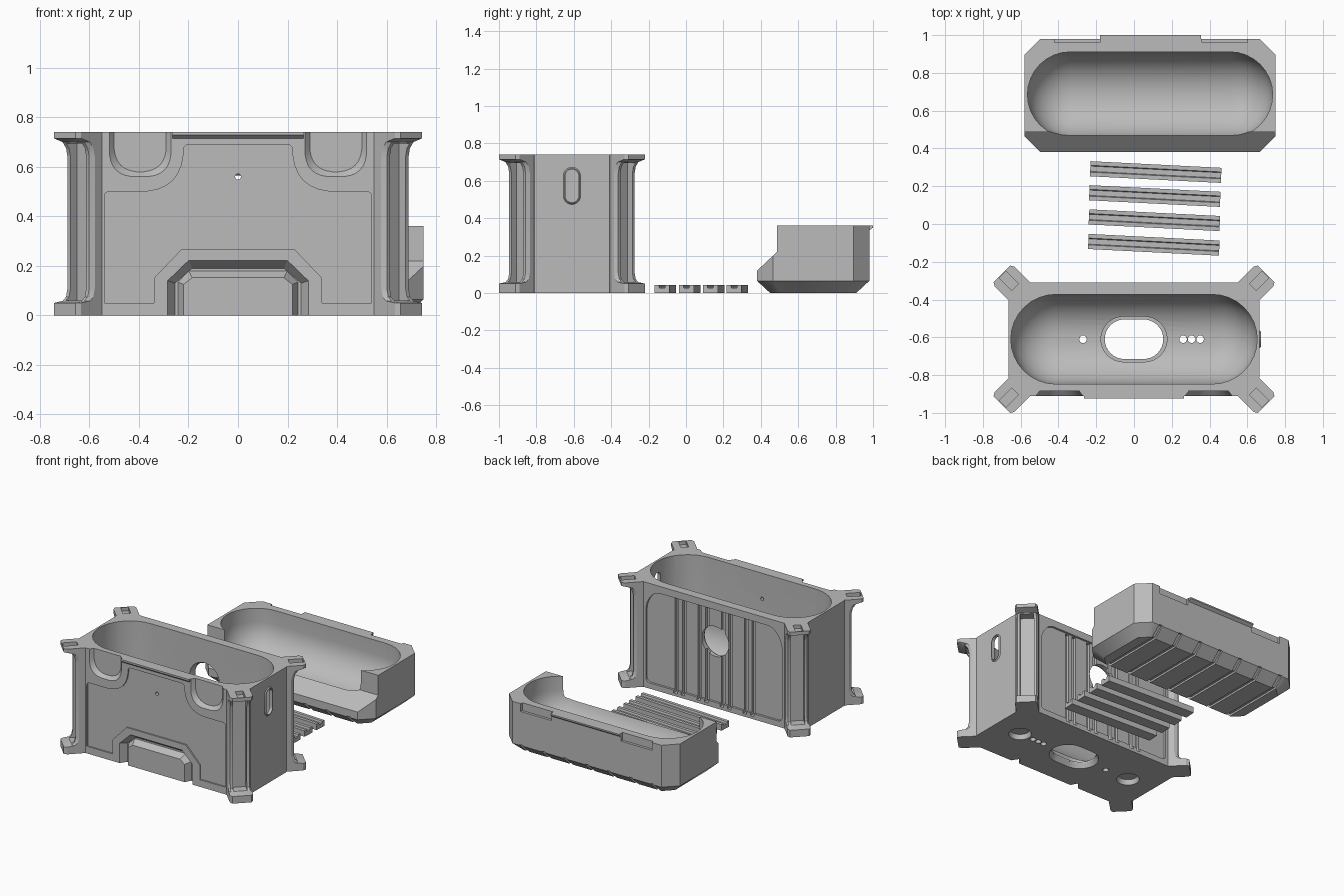
import bpy, bmesh, math
from mathutils import Vector

if "Cube" in bpy.data.objects:
    bpy.data.objects.remove(bpy.data.objects["Cube"])

grey = bpy.data.materials.new("plain grey")
grey.diffuse_color = (0.5, 0.5, 0.5, 1)
grey.use_nodes = True
grey.node_tree.nodes["Principled BSDF"].inputs["Base Color"].default_value = grey.diffuse_color
CY = -0.61                      # centre line of the box
LX, LY = 0.085, 0.68            # centre of the lid


def loft(name, rings):
    """Closed solid through rings of equal point count."""
    bm = bmesh.new()
    vs = [[bm.verts.new(p) for p in r] for r in rings]
    n = len(vs[0])
    for a, b in zip(vs, vs[1:]):
        for i in range(n):
            bm.faces.new((a[i], a[(i + 1) % n], b[(i + 1) % n], b[i]))
    bm.faces.new(vs[0])
    bm.faces.new(vs[-1])
    bmesh.ops.recalc_face_normals(bm, faces=bm.faces)
    me = bpy.data.meshes.new(name)
    bm.to_mesh(me)
    bm.free()
    me.materials.append(grey)
    ob = bpy.data.objects.new(name, me)
    bpy.context.collection.objects.link(ob)
    return ob


def prism(name, axis, a, b, pts, pts2=None):
    """Extrude a profile along an axis, optionally tapering to pts2."""
    put = {"x": lambda p, d: (d, p[0], p[1]),
           "y": lambda p, d: (p[0], d, p[1]),
           "z": lambda p, d: (p[0], p[1], d)}[axis]
    return loft(name, [[put(p, a) for p in pts], [put(p, b) for p in pts2 or pts]])


def box(name, x0, x1, y0, y1, z0, z1):
    return prism(name, "z", z0, z1, [(x0, y0), (x1, y0), (x1, y1), (x0, y1)])


def rounded(pts, steps=6):
    """Round the corners given as (x, y, radius)."""
    out = []
    for i, p in enumerate(pts):
        c = Vector(p[:2])
        if len(p) < 3:
            out.append(tuple(c))
            continue
        s = c + (Vector(pts[i - 1][:2]) - c).normalized() * p[2]
        e = c + (Vector(pts[(i + 1) % len(pts)][:2]) - c).normalized() * p[2]
        for k in range(steps + 1):
            t = k / steps
            out.append(tuple(s * (1 - t) ** 2 + c * 2 * t * (1 - t) * 0.83
                             + (s + e) * 0.17 * t * (1 - t) + e * t * t))
    return out


def stadium(cx, cy, half, r, upright=False, n=16):
    out = []
    for k in range(2 * (n + 1)):
        side = 1 if k <= n else -1
        t = math.pi * ((k if k <= n else k - n - 1) / n - 0.5)
        u, v = side * (half + r * math.cos(t)), side * r * math.sin(t)
        out.append((cx - v, cy + u) if upright else (cx + u, cy + v))
    return out


def circle(cx, cy, r, n=32):
    return [(cx + r * math.cos(2 * math.pi * k / n),
             cy + r * math.sin(2 * math.pi * k / n)) for k in range(n)]


def mirror(pts):
    """Complete a right-hand half outline across x = 0."""
    return pts + [(-p[0],) + tuple(p[1:]) for p in reversed(pts)]


def octagon(cx, cy, hx, hy, ex, ey):
    half = [(hx - ex, -hy), (hx, ey - hy), (hx, hy - ey), (hx - ex, hy)]
    return [(cx + x, cy + y) for x, y in mirror(half)]


def cavity(cx, cy, half, r, fillet, floor, top):
    """Stadium tub with a rounded floor."""
    rings = []
    for k in range(13):
        t = math.pi / 2 * k / 12
        rr = r - fillet + max(fillet * math.sin(t), 0.004)
        z = floor + fillet * (1 - math.cos(t))
        rings.append([(x, y, z) for x, y in stadium(cx, cy, half, rr)])
    rings.append([(x, y, top) for x, y, z in rings[-1]])
    return loft("cutter", rings)


def cut(ob, cutters, keep=False):
    for c in cutters:
        m = ob.modifiers.new("cut", "BOOLEAN")
        m.operation, m.solver, m.object = "DIFFERENCE", "EXACT", c
        bpy.context.view_layer.update()
        me = bpy.data.meshes.new_from_object(
            ob.evaluated_get(bpy.context.evaluated_depsgraph_get()))
        ob.modifiers.clear()
        ob.data = me
        if not keep:
            bpy.data.objects.remove(c)


# ---- box body ----
body = prism("box_body", "z", 0, 0.74, octagon(0, CY, 0.665, 0.30, 0.115, 0.10))
tub = cavity(0, CY, 0.415, 0.237, 0.22, 0.05, 0.8)
cut(body, [tub])

# front: inset panel, upper notches, lower recess
panel = rounded(mirror([(0.23, 0.265), (0.34, 0.15), (0.34, 0.05), (0.54, 0.05),
                        (0.54, 0.5, 0.02), (0.22, 0.5, 0.15), (0.22, 0.69, 0.02)]))
cutters = [prism("cutter", "y", -0.95, -0.90, panel)]
for s in (1, -1):
    notch = [rounded([(s * (0.27 + d), 0.8), (s * (0.27 + d), 0.56 + d, 0.09),
                      (s * (0.52 - d), 0.56 + d, 0.09), (s * (0.52 - d), 0.8)])
             for d in (0, 0.02)]
    cutters.append(prism("cutter", "y", -0.911, -0.885, *notch))
cutters.append(prism("cutter", "y", -0.911, -0.865,
                     mirror([(0.285, -0.1), (0.285, 0.14), (0.2, 0.222)]),
                     mirror([(0.255, -0.1), (0.255, 0.13), (0.185, 0.19)])))
cutters.append(prism("cutter", "y", -0.95, -0.8, circle(0, 0.56, 0.012, 12)))

# back: inset panel, paired slide channels, round port
cutters.append(prism("cutter", "y", -0.325, -0.25, rounded(
    mirror([(0.53, 0.04, 0.03), (0.53, 0.6, 0.05), (0.46, 0.69, 0.04)]))))
for x in (-0.27, -0.09, 0.09, 0.27):
    for s in (-1, 1):
        cutters.append(box("cutter", x + s * 0.029 - 0.014, x + s * 0.029 + 0.014,
                           -0.345, -0.25, 0.02, 0.685))
cutters.append(prism("cutter", "y", -0.45, -0.25, circle(0, 0.46, 0.105)))
cutters.append(prism("cutter", "y", -0.40, -0.352, circle(0, 0.46, 0.13),
                     circle(0, 0.46, 0.1051)))

# floor: central opening, small holes, blind sockets below
cutters.append(prism("cutter", "z", -0.1, 0.2, stadium(0, CY, 0.05, 0.105)))
cutters.append(prism("cutter", "z", -0.01, 0.03, stadium(0, CY, 0.05, 0.13),
                     stadium(0, CY, 0.05, 0.1051)))
cutters.append(prism("cutter", "z", 0.04, 0.2, stadium(0, CY, 0.055, 0.12)))
for x in (-0.27, 0.26, 0.305, 0.35):
    cutters.append(prism("cutter", "z", -0.1, 0.2, circle(x, CY, 0.02, 16)))
for x in (-0.46, 0.46):
    cutters.append(prism("cutter", "z", -0.02, 0.035, circle(x, CY, 0.08),
                         circle(x, CY, 0.065)))
cut(body, cutters)

# side slot with a slim rim
rim = prism("slot_rim", "x", 0.655, 0.672, stadium(CY, 0.573, 0.053, 0.055, True),
            stadium(CY, 0.573, 0.053, 0.04, True))
slot = prism("cutter", "x", 0.55, 0.75, stadium(CY, 0.573, 0.053, 0.035, True))
cut(rim, [slot], keep=True)
cut(body, [slot])

# front lip and lower tongue
prism("front_lip", "x", -0.265, 0.265,
      [(-0.90, 0.74), (-0.90, 0.715), (-0.91, 0.715), (-0.925, 0.728), (-0.925, 0.74)])
prism("front_tongue", "y", -0.86, -0.908,
      mirror([(0.245, 0), (0.245, 0.135), (0.2, 0.182)]),
      mirror([(0.22, 0), (0.22, 0.125), (0.185, 0.152)]))

# ---- corner posts: flared feet and caps, waisted between ----
R2 = math.sqrt(2)
profile = [(0, 0.74), (0.05, 0.74), (0.058, 0.69), (0.075, 0.67), (0.11, 0.662),
           (0.64, 0.662), (0.675, 0.67), (0.70, 0.69), (0.715, 0.74), (0.74, 0.74)]
for sx in (1, -1):
    for sy in (1, -1):
        def at(u, v):
            return (sx * (u + v) / R2, CY + sy * (u - v) / R2)

        def block(u0, u1, w, z0, z1):
            return prism("cutter", "z", z0, z1, [at(u0, 0.25 - w), at(u1, 0.25 - w),
                                                 at(u1, 0.25 + w), at(u0, 0.25 + w)])
        rings = []
        for z, u in profile:
            half = [(0.57, 0.074), (u - 0.02, 0.074), (u, 0.062)]
            pts = [at(a, 0.25 + w) for a, w in half]
            pts += [at(a, 0.25 - w) for a, w in reversed(half)]
            rings.append([(x, y, z) for x, y in pts])
        post = loft("corner_post", rings)
        cut(post, [block(0.64, 0.738 - 0.005, 0.025, 0.715, 0.8),
                   block(0.625, 0.8, 0.045, 0.06, 0.695)])

# ---- lid shell ----
outer = octagon(LX, LY, 0.665, 0.30, 0.085, 0.085)
inner = octagon(LX, LY, 0.595, 0.23, 0.06, 0.06)
lid = loft("lid", [[(x, y, z) for x, y in o]
                   for z, o in ((0, inner), (0.065, outer), (0.36, outer))])
cutters = [cavity(LX, 0.685, 0.423, 0.226, 0.22, 0.045, 0.5)]
cutters.append(prism("cutter", "x", -1, 1.2, [(0.3, 0.045), (0.487, 0.22),
                                              (0.487, 0.5), (0.3, 0.5)]))
for x in (-0.42, 0.36):
    cutters.append(box("cutter", x, x + 0.24, 0.962, 1.1, 0.305, 0.5))
# grooves across the underside, following its bevelled edges
under = [(0.3, -0.1), (0.372, 0.07), (0.392, 0.07), (0.457, 0.013),
         (0.903, 0.013), (0.968, 0.07), (0.99, 0.07), (1.1, -0.1)]
for k in range(-3, 4):
    x = LX + k * 0.17
    cutters.append(prism("cutter", "x", x - 0.014, x + 0.014, under))
cut(lid, cutters)
prism("lid_lip", "x", -0.18, 0.355, [(0.96, 0.36), (0.96, 0.335), (0.98, 0.335),
                                     (1.0, 0.35), (1.0, 0.36)])

# ---- four slide strips ----
strip = [(s * a, z) for s, seq in ((1, 1), (-1, -1)) for a, z in
         [(0.04, 0), (0.04, 0.042), (0.018, 0.042), (0.014, 0.028)][::seq]]
for x, y in ((0.105, -0.11), (0.108, 0.02), (0.11, 0.148), (0.115, 0.275)):
    ob = prism("slide_strip", "x", -0.347, 0.347, strip)
    ob.location = (x, y, 0)
    ob.rotation_euler.z = math.radians(-2.9)

# smooth the curved walls, keep the edges crisp
for ob in bpy.context.collection.objects:
    ob.select_set(True)
    bpy.context.view_layer.objects.active = ob
bpy.ops.object.shade_smooth_by_angle(angle=math.radians(30))
